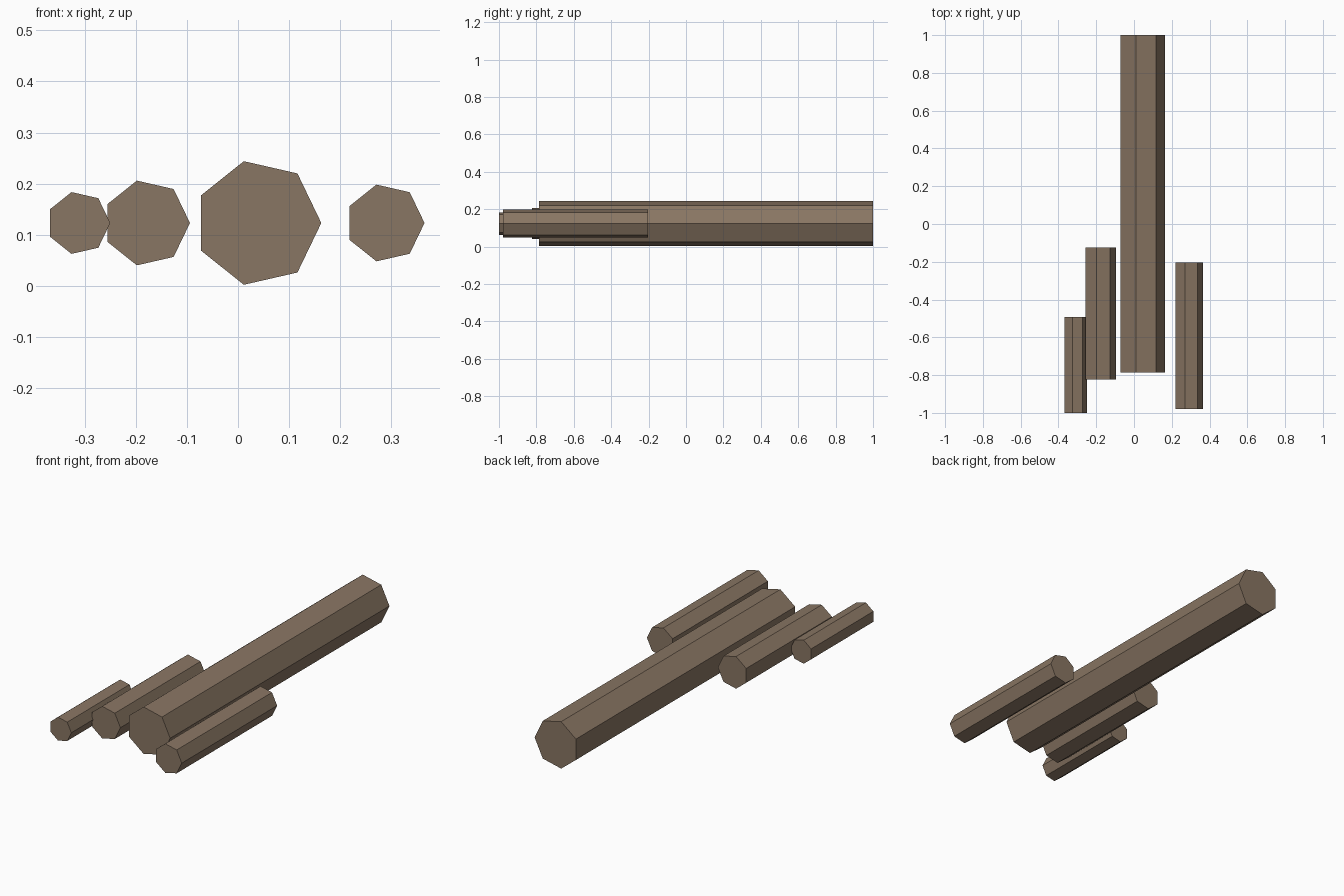
import bpy, bmesh, math

if "Cube" in bpy.data.objects:
    bpy.data.objects.remove(bpy.data.objects["Cube"])

SIDES = 7
AXIS_Z = 0.123

bark = bpy.data.materials.new("bark")
bark.diffuse_color = (0.25, 0.18, 0.125, 1)
bark.use_nodes = True
bark.node_tree.nodes["Principled BSDF"].inputs["Base Color"].default_value = bark.diffuse_color


def add_log(name, x, radius, y_front, y_back):
    """Seven-sided log lying along y, with one corner pointing to +x."""
    bm = bmesh.new()
    ring = []
    for i in range(SIDES):
        a = 2 * math.pi * i / SIDES
        ring.append(bm.verts.new((x + radius * math.cos(a), y_front,
                                  AXIS_Z + radius * math.sin(a))))
    cap = bm.faces.new(ring)
    # Extrude the front end to the back, keeping both ends closed
    result = bmesh.ops.extrude_face_region(bm, geom=[cap], use_keep_orig=True)
    moved = [v for v in result["geom"] if isinstance(v, bmesh.types.BMVert)]
    bmesh.ops.translate(bm, verts=moved, vec=(0, y_back - y_front, 0))
    bmesh.ops.recalc_face_normals(bm, faces=bm.faces)
    mesh = bpy.data.meshes.new(name)
    bm.to_mesh(mesh)
    bm.free()
    mesh.materials.append(bark)
    bpy.context.collection.objects.link(bpy.data.objects.new(name, mesh))


# Four logs side by side: name, x, radius, front end, back end
add_log("long_log", 0.039, 0.124, -0.785, 1.0)
add_log("medium_log", -0.179, 0.085, -0.823, -0.125)
add_log("small_log", -0.312, 0.062, -1.0, -0.493)
add_log("right_log", 0.288, 0.077, -0.979, -0.203)
